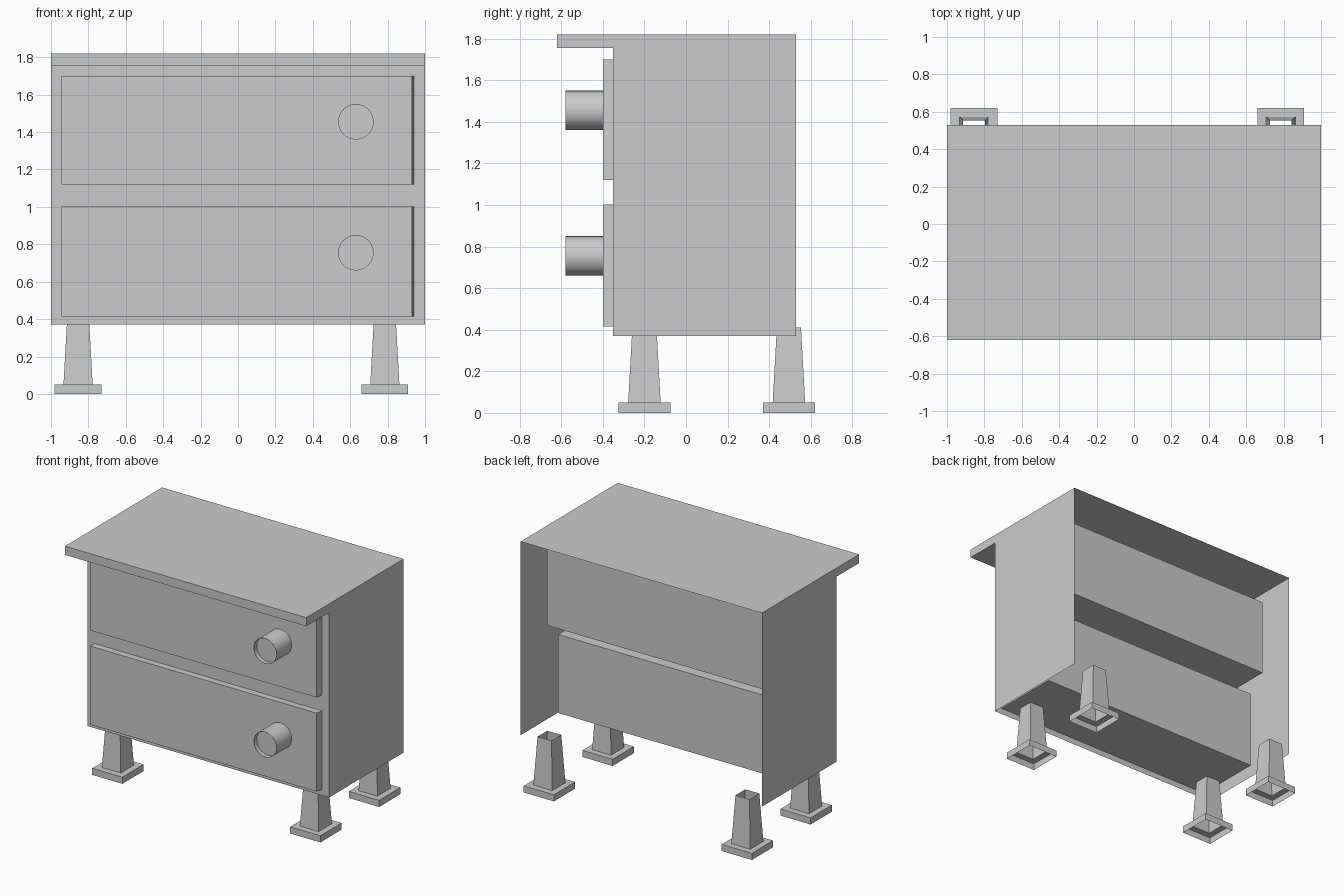
import bpy, bmesh, math
from mathutils import Vector

if "Cube" in bpy.data.objects:
    bpy.data.objects.remove(bpy.data.objects["Cube"])


def finish(name, bm):
    bmesh.ops.remove_doubles(bm, verts=bm.verts, dist=0.0001)
    bmesh.ops.recalc_face_normals(bm, faces=bm.faces)
    mesh = bpy.data.meshes.new(name)
    bm.to_mesh(mesh)
    bm.free()
    obj = bpy.data.objects.new(name, mesh)
    bpy.context.collection.objects.link(obj)
    return obj


def quad(bm, *pts):
    return bm.faces.new([bm.verts.new(p) for p in pts])


def front_quad(bm, x0, x1, z0, z1, y):
    quad(bm, (x0, y, z0), (x1, y, z0), (x1, y, z1), (x0, y, z1))


# Overall levels shared by the parts
FRONT, BACK, LIP = -0.35, 0.53, -0.62
BOTTOM, RAIL, TOP = 0.37, 1.755, 1.82
XL, XR = -0.945, 0.94
DRAWERS = {"lower": (0.415, 1.003, 0.17, 0.755), "upper": (1.12, 1.70, 0.30, 1.455)}

# Cabinet shell: thin sheet, open at the back and underneath
bm = bmesh.new()
for x in (-1, 1):
    bm.faces.new([bm.verts.new((x, y, z)) for y, z in (
        (BACK, BOTTOM), (BACK, TOP), (LIP, TOP), (LIP, RAIL), (FRONT, RAIL), (FRONT, BOTTOM))])
for (ya, za), (yb, zb) in (((BACK, TOP), (LIP, TOP)), ((LIP, TOP), (LIP, RAIL)),
                           ((LIP, RAIL), (FRONT, RAIL))):
    quad(bm, (-1, ya, za), (1, ya, za), (1, yb, zb), (-1, yb, zb))
finish("cabinet_shell", bm)

# Front frame around the drawer openings
bm = bmesh.new()
for x0, x1 in ((-1, XL), (XR, 1)):
    front_quad(bm, x0, x1, BOTTOM, RAIL, FRONT)
for z0, z1 in ((BOTTOM, 0.415), (1.003, 1.12), (1.70, RAIL)):
    front_quad(bm, XL, XR, z0, z1, FRONT)
finish("front_frame", bm)

# Drawers and their round hollow-ended knobs
for name, (z0, z1, back, knob_z) in DRAWERS.items():
    bm = bmesh.new()
    bmesh.ops.create_cube(bm, size=2)
    for v in bm.verts:
        is_front = v.co.y < 0
        x = XL if v.co.x < 0 else (0.93 if is_front else XR)
        v.co = Vector((x, -0.40 if is_front else back, z0 if v.co.z < 0 else z1))
        if is_front and v.co.z == z1 and name == "lower":
            v.co.z -= 0.008
    # keep the side slant within the part that sticks out of the frame
    cut = bmesh.ops.bisect_plane(bm, geom=bm.verts[:] + bm.edges[:] + bm.faces[:],
                                 plane_co=(0, FRONT, 0), plane_no=(0, 1, 0))
    for v in cut["geom_cut"]:
        if isinstance(v, bmesh.types.BMVert):
            if v.co.x > 0:
                v.co.x = XR
            if v.co.z > (z0 + z1) / 2:
                v.co.z = z1
    finish(name + "_drawer", bm)

    bm = bmesh.new()
    rings = []
    for y in (-0.40, -0.58, -0.579, -0.545):
        r = 0.095 if y in (-0.40, -0.58) else 0.093
        rings.append([bm.verts.new((0.63 + r * math.cos(a), y, knob_z + r * math.sin(a)))
                      for a in (i * math.tau / 32 for i in range(32))])
    for a, b in zip(rings, rings[1:]):
        for i in range(32):
            j = (i + 1) % 32
            bm.faces.new((a[i], a[j], b[j], b[i]))
    bm.faces.new(rings[-1])
    knob = finish(name + "_knob", bm)
    bpy.ops.object.select_all(action='DESELECT')
    knob.select_set(True)
    bpy.context.view_layer.objects.active = knob
    bpy.ops.object.shade_smooth_by_angle(angle=math.radians(35))

# Tapered legs with square feet, open at both ends
for side, cx in (("left", -0.855), ("right", 0.785)):
    for end, cy in (("front", -0.20), ("back", 0.495)):
        bm = bmesh.new()
        rings = [[bm.verts.new((cx + sx * h, cy + sy * h, z))
                  for sx, sy in ((-1, -1), (1, -1), (1, 1), (-1, 1))]
                 for h, z in ((0.125, 0), (0.125, 0.05), (0.078, 0.05), (0.058, 0.41))]
        for a, b in zip(rings, rings[1:]):
            for i in range(4):
                j = (i + 1) % 4
                bm.faces.new((a[i], a[j], b[j], b[i]))
        finish(f"{end}_{side}_leg", bm)
